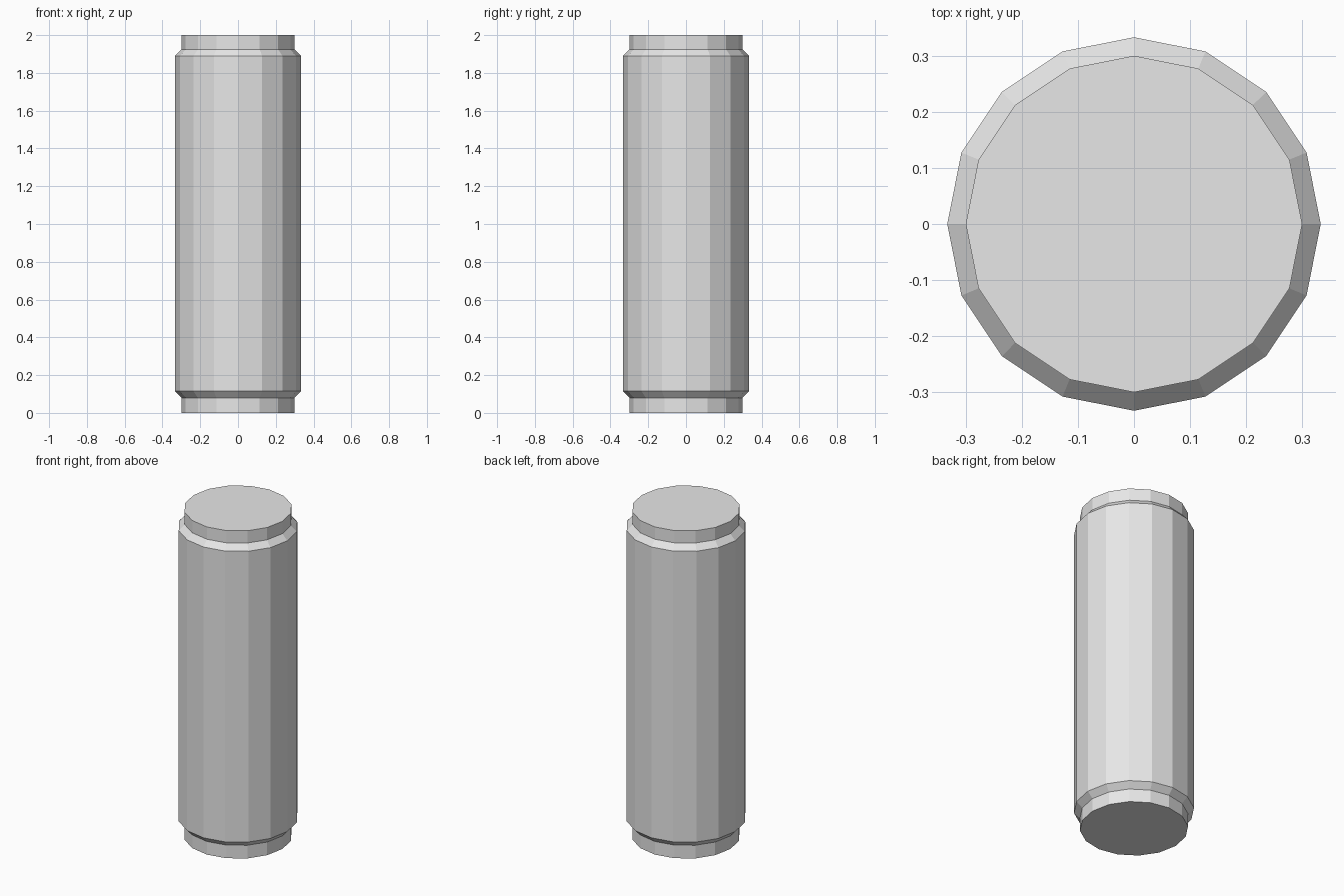
import bpy, bmesh, math
from mathutils import Vector

SIDES = 16
# Half outline of the column: (radius, height)
PROFILE = [(0.30, 0), (0.30, 0.08), (0.333, 0.115),
           (0.333, 1.89), (0.30, 1.925), (0.30, 2.0)]

# Fracture cells: name -> (centre, weight)
CELLS = {
    "chunk_front_bottom": ((0, -0.2, 0.107), 0),
    "chunk_front_middle": ((0, -0.2, 0.713), 0),
    "chunk_back_bottom": ((0.09, 0.18, 0.41), 0),
    "chunk_side_upper": ((0.055, 0.06, 1.32), 0),
    "chunk_top": ((-0.063, -0.09, 1.91), 0),
    "chunk_side_middle": ((-0.588, 0.136, 1.03), 0.382),
    "chunk_back_upper": ((-0.32, 0.39, 1.24), 0.337),
}

old = bpy.data.objects.get("Cube")
if old:
    bpy.data.objects.remove(old, do_unlink=True)

stone = bpy.data.materials.new("grey_stone")
stone.use_nodes = True
GREY = (0.8, 0.8, 0.8, 1)
stone.diffuse_color = GREY
for node in stone.node_tree.nodes:
    if node.type == "BSDF_PRINCIPLED":
        node.inputs["Base Color"].default_value = GREY


def column():
    """Turn the profile into a closed faceted column."""
    bm = bmesh.new()
    rings = []
    for r, z in PROFILE:
        angles = [math.tau * i / SIDES for i in range(SIDES)]
        rings.append([bm.verts.new((r * math.cos(a), r * math.sin(a), z)) for a in angles])
    for low, high in zip(rings, rings[1:]):
        for i in range(SIDES):
            j = (i + 1) % SIDES
            bm.faces.new((low[i], low[j], high[j], high[i]))
    bm.faces.new(rings[0][::-1])
    bm.faces.new(rings[-1])
    return bm


def cut(bm, point, normal):
    """Slice away the outer side of a plane and cap the opening."""
    bmesh.ops.bisect_plane(bm, geom=bm.verts[:] + bm.edges[:] + bm.faces[:],
                           dist=1e-6, plane_co=point, plane_no=normal, clear_outer=True)
    rim = [e for e in bm.edges if e.is_boundary]
    if rim:
        bmesh.ops.holes_fill(bm, edges=rim, sides=0)


# Each broken chunk is the column trimmed by the planes to its neighbours
for name, (centre, weight) in CELLS.items():
    s = Vector(centre)
    bm = column()
    for other, (other_centre, other_weight) in CELLS.items():
        if other == name:
            continue
        t = Vector(other_centre)
        n = t - s
        offset = (t.dot(t) - other_weight - s.dot(s) + weight) / 2
        cut(bm, n * (offset / n.dot(n)), n.normalized())
    if bm.faces:
        bmesh.ops.recalc_face_normals(bm, faces=bm.faces[:])
        mesh = bpy.data.meshes.new(name)
        bm.to_mesh(mesh)
        mesh.materials.append(stone)
        bpy.context.collection.objects.link(bpy.data.objects.new(name, mesh))
    bm.free()
